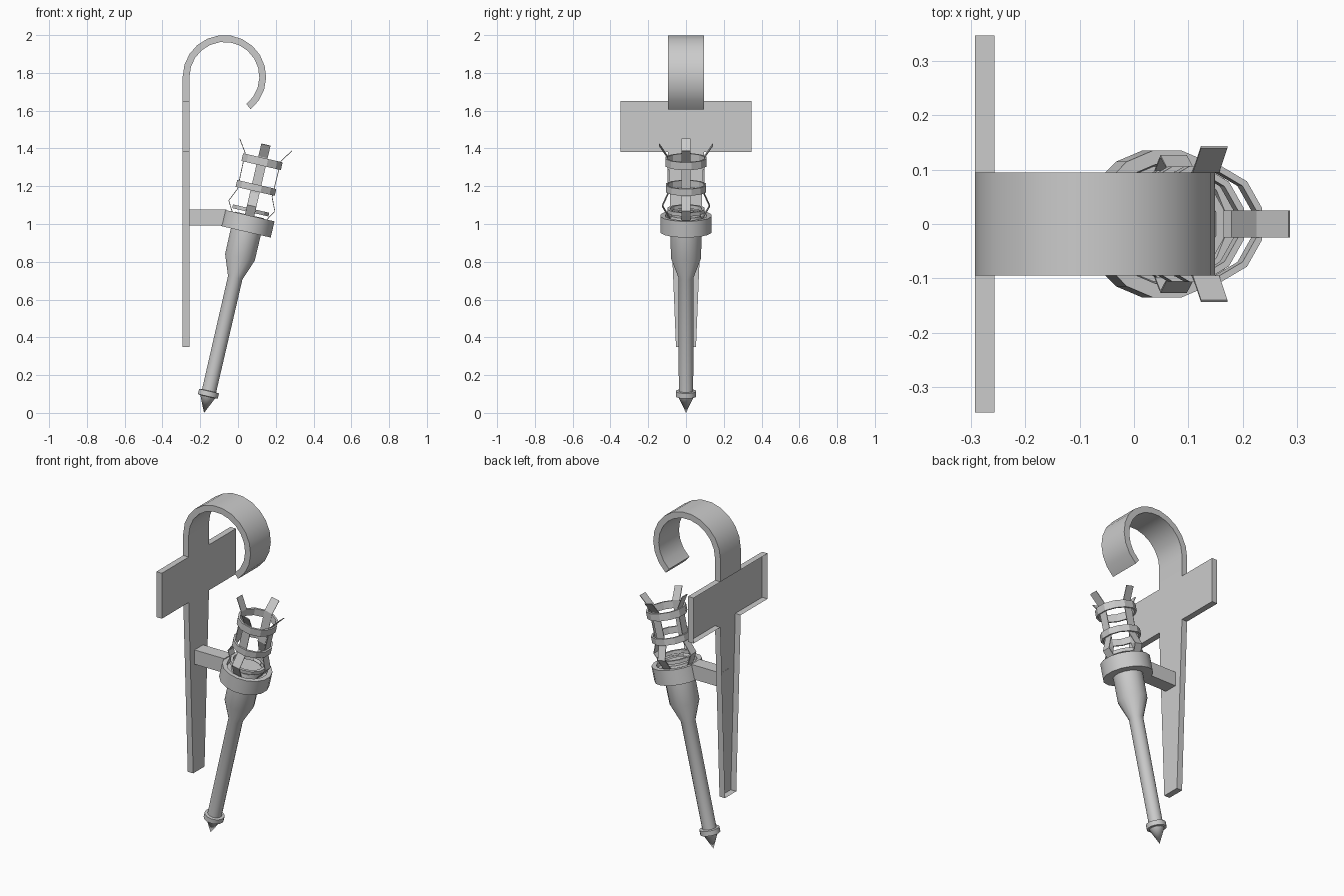
import bpy, bmesh, math
from mathutils import Matrix

if "Cube" in bpy.data.objects:
    bpy.data.objects.remove(bpy.data.objects["Cube"])

TILT = math.radians(13)
TIP = (-0.18, 0, 0)


def finish(bm, name, tilted=False, smooth=False):
    mesh = bpy.data.meshes.new(name)
    bm.to_mesh(mesh)
    bm.free()
    ob = bpy.data.objects.new(name, mesh)
    bpy.context.collection.objects.link(ob)
    if tilted:
        ob.location = TIP
        ob.rotation_euler.y = TILT
    if smooth:
        bpy.ops.object.select_all(action='DESELECT')
        ob.select_set(True)
        bpy.context.view_layer.objects.active = ob
        bpy.ops.object.shade_smooth_by_angle(angle=math.radians(32))
    return ob


def lathe(name, profile, sides, closed=False, smooth=True):
    """Spin an (r, s) profile around the torch axis."""
    bm = bmesh.new()
    off = math.pi / sides
    rows = []
    for r, s in profile:
        if r == 0:
            rows.append([bm.verts.new((0, 0, s))] * sides)
        else:
            rows.append([bm.verts.new((r * math.cos(off + 2 * off * i),
                                       r * math.sin(off + 2 * off * i), s))
                         for i in range(sides)])
    pairs = list(zip(rows, rows[1:]))
    if closed:
        pairs.append((rows[-1], rows[0]))
    for a, b in pairs:
        for i in range(sides):
            j = (i + 1) % sides
            quad = list(dict.fromkeys([a[i], a[j], b[j], b[i]]))
            bm.faces.new(quad)
    bmesh.ops.recalc_face_normals(bm, faces=bm.faces)
    return finish(bm, name, True, smooth)


def band(name, r_in, r_out, s0, s1):
    return lathe(name, [(r_in, s0), (r_out, s0), (r_out, s1), (r_in, s1)],
                 12, closed=True, smooth=False)


# Cross-shaped wall plate, open at the back
half = [(0.053, 0.35), (0.095, 1.38), (0.347, 1.38), (0.347, 1.65), (0.095, 1.65)]
outline = half + [(-y, z) for y, z in reversed(half)]
bm = bmesh.new()
front = bm.faces.new([bm.verts.new((-0.257, y, z)) for y, z in outline])
rim = [e for e in bm.edges]
ext = bmesh.ops.extrude_edge_only(bm, edges=rim)
for v in [g for g in ext['geom'] if isinstance(g, bmesh.types.BMVert)]:
    v.co.x = -0.293
bmesh.ops.recalc_face_normals(bm, faces=bm.faces)
if front.normal.x < 0:
    bmesh.ops.reverse_faces(bm, faces=bm.faces)
finish(bm, "wall_plate")

# Curled hook strip above the plate
cx, cz, r_out, r_in, steps = -0.072, 1.779, 0.221, 0.185, 14
path = [((-0.293, 1.65), (-0.257, 1.65))]
for i in range(steps + 1):
    a = math.radians(180 - 231 * i / steps)
    path.append(tuple((cx + r * math.cos(a), cz + r * math.sin(a))
                      for r in (r_out, r_in)))
bm = bmesh.new()
secs = [[bm.verts.new((o[0], -0.095, o[1])), bm.verts.new((o[0], 0.095, o[1])),
         bm.verts.new((n[0], 0.095, n[1])), bm.verts.new((n[0], -0.095, n[1]))]
        for o, n in path]
for a, b in zip(secs, secs[1:]):
    for i in range(4):
        j = (i + 1) % 4
        bm.faces.new((a[i], a[j], b[j], b[i]))
bm.faces.new(secs[-1])
bmesh.ops.recalc_face_normals(bm, faces=bm.faces)
finish(bm, "hook", smooth=True)

# Arm between plate and torch collar
bm = bmesh.new()
bmesh.ops.create_cube(bm, size=1, matrix=Matrix.Translation((-0.16, 0, 1.035))
                      @ Matrix.Diagonal((0.196, 0.08, 0.085, 1)))
finish(bm, "bracket_arm")

# Torch handle with pointed end and flared head
lathe("handle", [(0, 0), (0.041, 0.088), (0.055, 0.09), (0.055, 0.118),
                 (0.039, 0.12), (0.04, 0.735), (0.082, 0.845), (0.083, 1.0)], 16)

# Thick collar with a recessed top
lathe("collar", [(0.08, 0.984), (0.138, 0.984), (0.138, 1.072), (0.112, 1.072),
                 (0.108, 1.05), (0.085, 1.05), (0.08, 1.075), (0, 1.075)], 16)

# Cage bands
band("cage_band_base", 0.086, 0.102, 1.09, 1.11)
band("cage_band_lower", 0.098, 0.110, 1.204, 1.241)
band("cage_band_upper", 0.099, 0.111, 1.344, 1.386)

# Four bent cage straps with flared tips
strap = [(0.085, 1.055), (0.108, 1.095), (0.125, 1.125), (0.094, 1.195),
         (0.097, 1.39), (0.142, 1.457)]
for k in range(4):
    bm = bmesh.new()
    rows = [[bm.verts.new((r, y, s)) for y in (-0.025, 0.025)] for r, s in strap]
    for a, b in zip(rows, rows[1:]):
        bm.faces.new((a[0], a[1], b[1], b[0]))
    bmesh.ops.rotate(bm, verts=bm.verts, cent=(0, 0, 0),
                     matrix=Matrix.Rotation(k * math.pi / 2, 3, 'Z'))
    ob = finish(bm, f"cage_strap_{k + 1}", True)
    mod = ob.modifiers.new("thickness", 'SOLIDIFY')
    mod.thickness = 0.004
    mod.offset = 0
